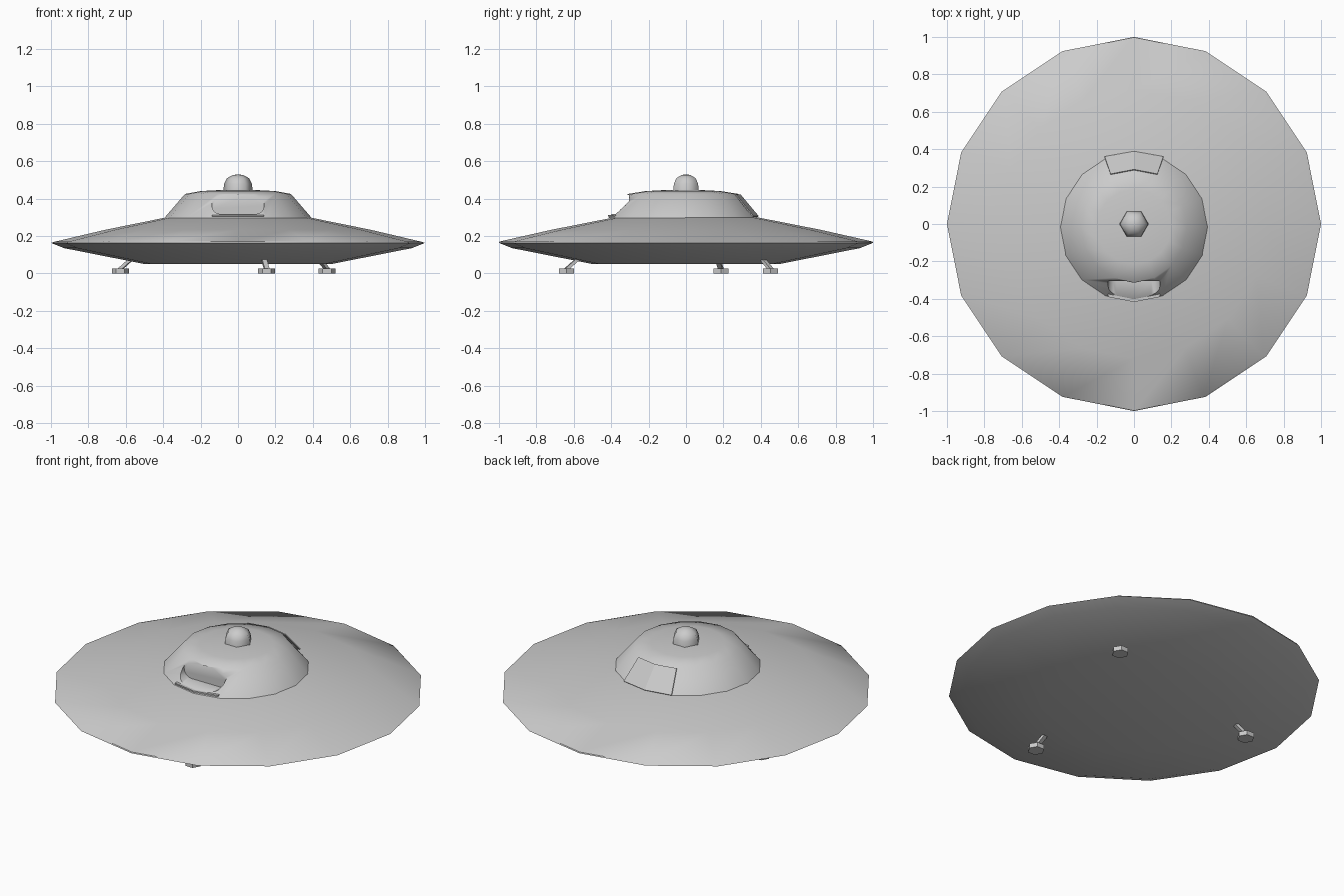
import bpy, bmesh, math
from mathutils import Vector

default = bpy.data.objects.get("Cube")
if default:
    bpy.data.objects.remove(default, do_unlink=True)

grey = bpy.data.materials.new("hull grey")
grey.use_nodes = True
grey.diffuse_color = (0.6, 0.6, 0.6, 1)
grey.node_tree.nodes["Principled BSDF"].inputs["Base Color"].default_value = (0.6, 0.6, 0.6, 1)


def finish(name, bm):
    bmesh.ops.recalc_face_normals(bm, faces=bm.faces)
    mesh = bpy.data.meshes.new(name)
    bm.to_mesh(mesh)
    bm.free()
    mesh.materials.append(grey)
    obj = bpy.data.objects.new(name, mesh)
    bpy.context.collection.objects.link(obj)
    return obj


def select(obj):
    bpy.ops.object.select_all(action='DESELECT')
    obj.select_set(True)
    bpy.context.view_layer.objects.active = obj


def smooth(obj, degrees):
    select(obj)
    bpy.ops.object.shade_smooth_by_angle(angle=math.radians(degrees))


def lathe(name, profile, sides, centre=(0, 0)):
    """Stack of elliptical rings (x radius, y radius, z), capped at both ends."""
    bm = bmesh.new()
    rings = []
    for rx, ry, z in profile:
        angles = [math.tau * i / sides for i in range(sides)]
        rings.append([bm.verts.new((centre[0] + rx * math.cos(a),
                                    centre[1] + ry * math.sin(a), z)) for a in angles])
    for low, high in zip(rings, rings[1:]):
        for i in range(sides):
            j = (i + 1) % sides
            bm.faces.new((low[i], low[j], high[j], high[i]))
    bm.faces.new(rings[0])
    bm.faces.new(rings[-1])
    return finish(name, bm)


def prism(name, outline, offset):
    """Polygon swept along an offset."""
    bm = bmesh.new()
    face = bm.faces.new([bm.verts.new(p) for p in outline])
    swept = bmesh.ops.extrude_face_region(bm, geom=[face])["geom"]
    bmesh.ops.translate(bm, vec=offset,
                        verts=[g for g in swept if isinstance(g, bmesh.types.BMVert)])
    return finish(name, bm)


# Saucer hull with a shallow keel and a thin rim
hull = lathe("saucer_hull", [(0.5, 0.5, 0.05), (0.93, 0.93, 0.135), (1, 1, 0.163),
                             (0.977, 0.998, 0.17), (0.71, 0.72, 0.233),
                             (0.36, 0.36, 0.304)], 16)
smooth(hull, 50)

# Cabin
CABIN_Y = -0.015
cabin = lathe("cabin", [(0.395, 0.4, 0.295), (0.283, 0.295, 0.425),
                        (0.2, 0.2, 0.44), (0.07, 0.07, 0.447)], 16, (0, CABIN_Y))

# Recessed front window with rounded ends
radius = 0.047
outline = []
for cx, cz, start in ((0.093, 0.373, 0), (-0.093, 0.373, 90),
                      (-0.093, 0.364, 180), (0.093, 0.364, 270)):
    for step in range(5):
        a = math.radians(start + step * 22.5)
        outline.append((cx + radius * math.cos(a), -0.6, cz + radius * math.sin(a)))
cutter = prism("window_cutter", outline, (0, 0.295, 0))
cutter.hide_render = True
cut = cabin.modifiers.new("window recess", 'BOOLEAN')
cut.operation = 'DIFFERENCE'
cut.solver = 'EXACT'
cut.object = cutter
select(cabin)
bpy.ops.object.modifier_apply(modifier=cut.name)
bpy.data.objects.remove(cutter, do_unlink=True)
smooth(cabin, 52)

# Window sill lip
sill = prism("window_sill", [(-0.14, -0.37, 0.303), (0, -0.4, 0.303), (0.14, -0.37, 0.303),
                             (0.14, -0.39, 0.303), (0, -0.417, 0.303),
                             (-0.14, -0.39, 0.303)], (0, 0, 0.008))

# Rear door, folded along the cabin ridge
for side in (-1, 1):
    corners = [(0, 0.385, 0.302), (side * 0.157, 0.357, 0.302),
               (side * 0.125, 0.264, 0.418), (0, 0.288, 0.418)]
    prism("rear_door_" + ("left" if side > 0 else "right"), corners, (0, 0.004, 0.004))

# Beacon on the roof
beacon = lathe("roof_beacon", [(0.078, 0.078, 0.44), (0.075, 0.075, 0.478),
                               (0.06, 0.06, 0.508), (0.03, 0.03, 0.525),
                               (0.008, 0.008, 0.529)], 6)
smooth(beacon, 65)


# Three landing legs: foot pad and slanted strut
for number, degrees in enumerate((43.5, 163.5, 283.5), 1):
    out = Vector((math.cos(math.radians(degrees)), math.sin(math.radians(degrees)), 0))
    pad = out * 0.656
    lathe(f"foot_pad_{number}", [(0.046, 0.046, 0), (0.046, 0.046, 0.027)], 6, pad[:2])
    foot = pad + Vector((0, 0, 0.024))
    knee = out * 0.585 + Vector((0, 0, 0.085))
    across = Vector((-out.y, out.x, 0))
    square = [foot + across * a * 0.013 + out * b * 0.013
              for a, b in ((-1, -1), (1, -1), (1, 1), (-1, 1))]
    prism(f"leg_strut_{number}", square, knee - foot)
